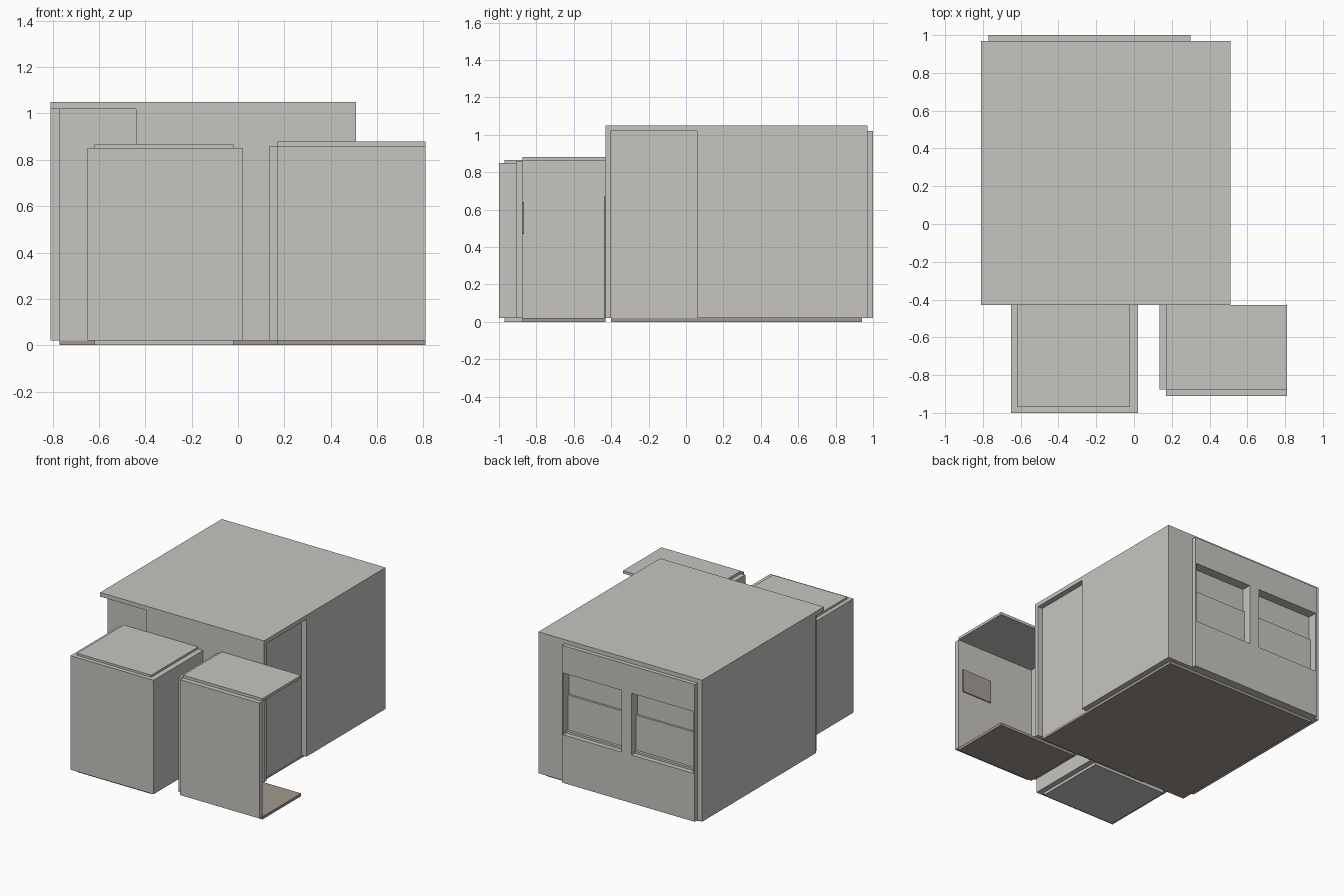
import bpy

cube = bpy.data.objects.get("Cube")
if cube:
    bpy.data.objects.remove(cube, do_unlink=True)


def material(name, rgb):
    mat = bpy.data.materials.new(name)
    mat.use_nodes = True
    color = (*rgb, 1.0)
    mat.diffuse_color = color
    bsdf = next(n for n in mat.node_tree.nodes if n.type == 'BSDF_PRINCIPLED')
    bsdf.inputs["Base Color"].default_value = color
    bsdf.inputs["Roughness"].default_value = 0.8
    return mat


plaster = material("warm grey plaster", (0.57, 0.56, 0.53))
flooring = material("brown floor", (0.36, 0.32, 0.28))
panel = material("dull grey panel", (0.35, 0.33, 0.31))


def box(name, x, y, z, mat=plaster):
    """Box spanning the given (low, high) pair on each axis."""
    spans = (x, y, z)
    size = [b - a for a, b in spans]
    mid = [(a + b) / 2 for a, b in spans]
    verts = [(i * size[0] / 2, j * size[1] / 2, k * size[2] / 2)
             for i in (-1, 1) for j in (-1, 1) for k in (-1, 1)]
    faces = [(0, 1, 3, 2), (4, 6, 7, 5), (0, 4, 5, 1),
             (2, 3, 7, 6), (0, 2, 6, 4), (1, 5, 7, 3)]
    mesh = bpy.data.meshes.new(name)
    mesh.from_pydata(verts, [], faces)
    mesh.materials.append(mat)
    obj = bpy.data.objects.new(name, mesh)
    obj.location = mid
    bpy.context.collection.objects.link(obj)
    return obj


wall_z = (0.02, 1.02)

# Main room: floor, core and roof
box("main_floor", (-0.77, 0.47), (-0.40, 0.94), (0, 0.02), flooring)
box("main_core", (-0.77, 0.47), (-0.40, 0.93), wall_z)
box("main_roof", (-0.81, 0.51), (-0.43, 0.97), (1.02, 1.05))

# Outer wall slabs, leaving a shallow recess beside some of them
box("front_wall", (-0.44, 0.51), (-0.43, -0.40), wall_z)
box("left_wall", (0.47, 0.51), (0.06, 0.97), wall_z)
box("right_wall", (-0.81, -0.77), (-0.34, 0.97), wall_z)
box("back_wall_end", (0.30, 0.47), (0.93, 0.97), wall_z)

# Back wall built around two window openings
back_y = (0.93, 1.0)
sill, head = 0.37, 0.82
windows = [(-0.76, -0.26), (-0.18, 0.29)]
box("back_wall_lower", (-0.77, 0.30), back_y, (0.02, sill))
box("back_wall_upper", (-0.77, 0.30), back_y, (head, 1.02))
edges = [-0.77] + [v for w in windows for v in w] + [0.30]
for i in range(0, len(edges), 2):
    box(f"window_post_{i // 2}", (edges[i], edges[i + 1]), back_y, (sill, head))

# Lower sash stands a little ahead of the upper one
for i, (a, b) in enumerate(windows):
    box(f"lower_sash_{i}", (a, b), (0.93, 0.945), (sill, 0.64))
    box(f"window_sill_{i}", (a, b), (0.945, 0.965), (sill, sill + 0.015))

# Closed front room
box("closed_room_floor", (-0.62, -0.02), (-0.97, -0.43), (0, 0.02))
box("closed_room_walls", (-0.65, 0.02), (-1.0, -0.43), (0.02, 0.85))
box("closed_room_roof", (-0.62, -0.02), (-0.97, -0.43), (0.85, 0.865))

# Open-sided front room
room_x, room_y = (0.17, 0.81), (-0.875, -0.43)
box("open_room_floor", room_x, room_y, (0, 0.02), flooring)
box("open_room_front_wall", room_x, (-0.91, -0.875), (0.02, 0.86))
box("open_room_side_wall", (0.135, 0.17), room_y, (0.02, 0.86))
box("open_room_roof", room_x, room_y, (0.86, 0.88))
box("wall_panel", (0.53, 0.775), (-0.875, -0.867), (0.47, 0.64), panel)
box("inner_door", (0.22, 0.48), (-0.438, -0.43), (0.02, 0.67), panel)
